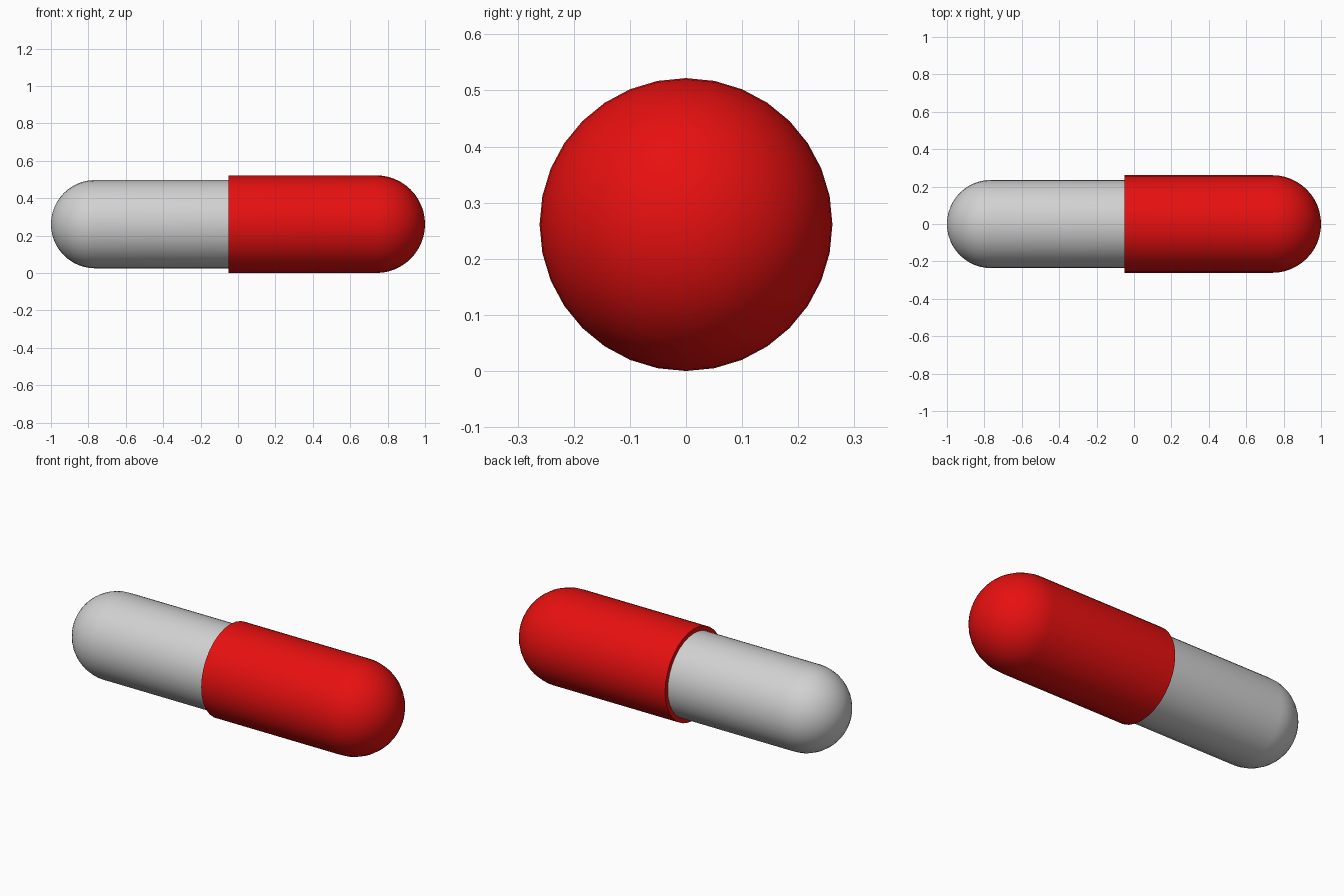
import bpy, bmesh, math

if "Cube" in bpy.data.objects:
    bpy.data.objects.remove(bpy.data.objects["Cube"])

SIDES, RINGS, AXIS_Z = 32, 12, 0.261


def material(name, rgb):
    m = bpy.data.materials.new(name)
    m.diffuse_color = (*rgb, 1)
    m.use_nodes = True
    m.node_tree.nodes["Principled BSDF"].inputs["Base Color"].default_value = m.diffuse_color
    return m


def capsule_half(name, radius, tip, rim_profile, mat):
    """Spin a rim, straight wall and rounded end around the x axis."""
    s = 1 if tip > 0 else -1
    centre = tip - s * radius
    profile = list(rim_profile)
    for i in range(RINGS):
        a = math.pi / 2 * i / RINGS
        profile.append((centre + s * radius * math.sin(a), radius * math.cos(a)))

    bm = bmesh.new()
    rings = []
    for x, r in profile:
        rings.append([bm.verts.new((x, r * math.sin(2 * math.pi * k / SIDES),
                                    AXIS_Z + r * math.cos(2 * math.pi * k / SIDES)))
                      for k in range(SIDES)])
    for a, b in zip(rings, rings[1:]):
        for k in range(SIDES):
            n = (k + 1) % SIDES
            bm.faces.new((a[k], a[n], b[n], b[k]))
    # Rounded tip
    pole = bm.verts.new((tip, 0, AXIS_Z))
    for k in range(SIDES):
        bm.faces.new((rings[-1][k], rings[-1][(k + 1) % SIDES], pole))
    # Flat inner end
    bm.faces.new(rings[0])
    bmesh.ops.recalc_face_normals(bm, faces=bm.faces)

    mesh = bpy.data.meshes.new(name)
    bm.to_mesh(mesh)
    bm.free()
    mesh.materials.append(mat)
    ob = bpy.data.objects.new(name, mesh)
    bpy.context.collection.objects.link(ob)
    bpy.ops.object.select_all(action='DESELECT')
    ob.select_set(True)
    bpy.context.view_layer.objects.active = ob
    bpy.ops.object.shade_smooth_by_angle(angle=math.radians(40))


red = material("red", (0.8, 0.005, 0.005))
grey = material("light grey", (0.64, 0.64, 0.64))

# Wider cap with a flat stepped rim, and the narrower body that slides into it
capsule_half("red_cap", 0.261, 1.0, [(-0.05, 0.22), (-0.05, 0.261)], red)
capsule_half("grey_body", 0.236, -1.0, [(-0.03, 0.236)], grey)
